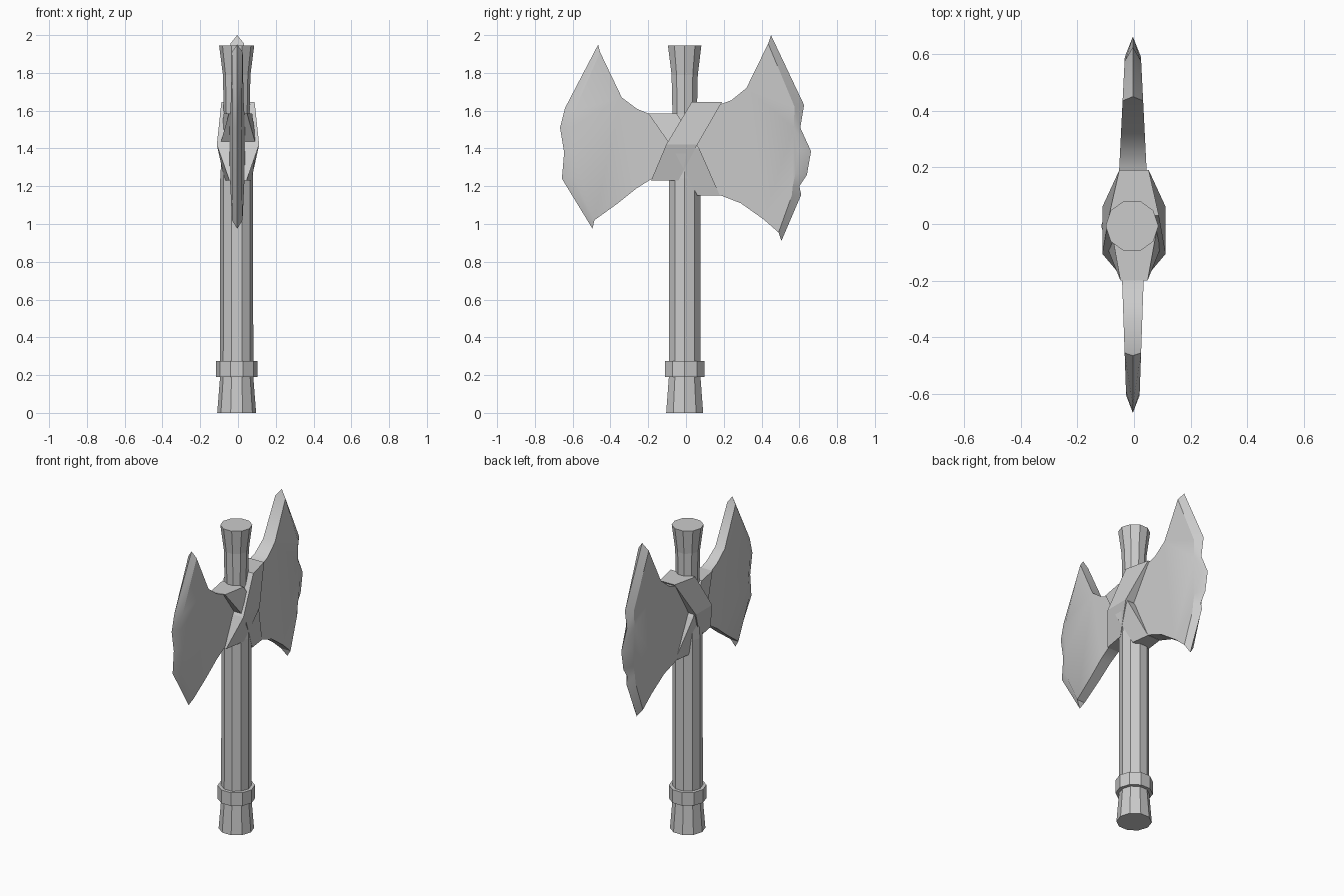
import bpy, bmesh, math

if "Cube" in bpy.data.objects:
    bpy.data.objects.remove(bpy.data.objects["Cube"])

CX, CY = -0.007, -0.007   # handle axis


def finish(name, bm, angle=None):
    bmesh.ops.recalc_face_normals(bm, faces=bm.faces)
    me = bpy.data.meshes.new(name)
    bm.to_mesh(me)
    bm.free()
    ob = bpy.data.objects.new(name, me)
    bpy.context.collection.objects.link(ob)
    if angle:
        bpy.ops.object.select_all(action='DESELECT')
        ob.select_set(True)
        bpy.context.view_layer.objects.active = ob
        bpy.ops.object.shade_smooth_by_angle(angle=math.radians(angle))
    return ob


def lathe(name, profile, sides=10):
    """Ten-sided turned part from (radius, z) pairs, capped at both ends."""
    bm = bmesh.new()
    rings = [[bm.verts.new((CX + r * math.cos(2 * math.pi * i / sides),
                            CY + r * math.sin(2 * math.pi * i / sides), z))
              for i in range(sides)] for r, z in profile]
    for a, b in zip(rings, rings[1:]):
        for i in range(sides):
            j = (i + 1) % sides
            bm.faces.new((a[i], a[j], b[j], b[i]))
    bm.faces.new(rings[0])
    bm.faces.new(rings[-1])
    return finish(name, bm)


def blade(name, top, bevel, edge, bottom, t0, slope):
    """Flat tapering cheeks, with a bevel running out to a sharp edge at x = 0."""
    bm = bmesh.new()
    outline = top + bevel + bottom
    cheeks = []
    for s in (1, -1):
        cheeks.append([bm.verts.new((s * (t0 - slope * abs(y)) - 0.004, y, z))
                       for y, z in outline])
    rim = [bm.verts.new((-0.004, y, z)) for y, z in edge]
    n, k = len(top), len(bevel)
    for c in cheeks:
        bm.faces.new(c)
        b = c[n:n + k]
        for i in range(k - 1):
            bm.faces.new((b[i], b[i + 1], rim[i + 1], rim[i]))
    a, c = cheeks
    m = len(outline)
    # upper, lower and root thickness
    for i in range(m):
        if not n <= i < n + k - 1:
            j = (i + 1) % m
            bm.faces.new((a[i], a[j], c[j], c[i]))
    # closing triangles at the horns
    bm.faces.new((a[n], c[n], rim[0]))
    bm.faces.new((a[n + k - 1], c[n + k - 1], rim[-1]))
    return finish(name, bm, 30)


def band(name, stations):
    """Diagonal binding; each station is z, (y, half width), (y, half width)."""
    bm = bmesh.new()
    rings = []
    for z, (ya, xa), (yb, xb) in stations:
        rings.append([bm.verts.new(p) for p in
                      ((xa, ya, z), (xb, yb, z), (-xb, yb, z), (-xa, ya, z))])
    for a, b in zip(rings, rings[1:]):
        for i in range(4):
            j = (i + 1) % 4
            bm.faces.new((a[i], a[j], b[j], b[i]))
    bm.faces.new(rings[0])
    bm.faces.new(rings[-1])
    return finish(name, bm)


# Handle with flared pommel and flared top
lathe("handle", [(0.103, 0), (0.088, 0.19), (0.087, 1.24), (0.068, 1.58),
                 (0.073, 1.79), (0.093, 1.945)])
lathe("handle_collar", [(0.109, 0.19), (0.109, 0.275)])

# Large blade with a chipped edge
blade("large_blade",
      top=[(0.05, 1.6), (0.2, 1.64), (0.24, 1.655), (0.32, 1.72)],
      bevel=[(0.435, 1.955), (0.575, 1.62), (0.57, 1.51), (0.59, 1.385),
             (0.58, 1.27), (0.565, 1.2), (0.56, 1.15), (0.49, 0.955)],
      edge=[(0.45, 2.0), (0.625, 1.63), (0.605, 1.51), (0.662, 1.385),
            (0.64, 1.26), (0.6, 1.2), (0.61, 1.155), (0.505, 0.91)],
      bottom=[(0.41, 1.025), (0.29, 1.11), (0.2, 1.145), (0.05, 1.2)],
      t0=0.058, slope=0.05)

# Small blade
blade("small_blade",
      top=[(-0.05, 1.55), (-0.2, 1.585), (-0.26, 1.61), (-0.34, 1.67)],
      bevel=[(-0.455, 1.91), (-0.59, 1.6), (-0.605, 1.51), (-0.595, 1.38),
             (-0.6, 1.25), (-0.485, 1.02)],
      edge=[(-0.465, 1.95), (-0.64, 1.615), (-0.667, 1.51), (-0.645, 1.38),
            (-0.657, 1.24), (-0.495, 0.975)],
      bottom=[(-0.36, 1.11), (-0.26, 1.19), (-0.18, 1.24), (-0.05, 1.26)],
      t0=0.045, slope=0.035)

# Crossed bindings around the head
band("outer_binding", [(1.23, (-0.185, 0.045), (-0.04, 0.07)),
                       (1.42, (-0.105, 0.112), (0.06, 0.112)),
                       (1.645, (0.03, 0.088), (0.19, 0.052))])
band("inner_binding", [(1.15, (0.06, 0.06), (0.18, 0.045)),
                       (1.40, (-0.07, 0.1), (0.07, 0.1)),
                       (1.585, (-0.2, 0.048), (-0.05, 0.075))])
